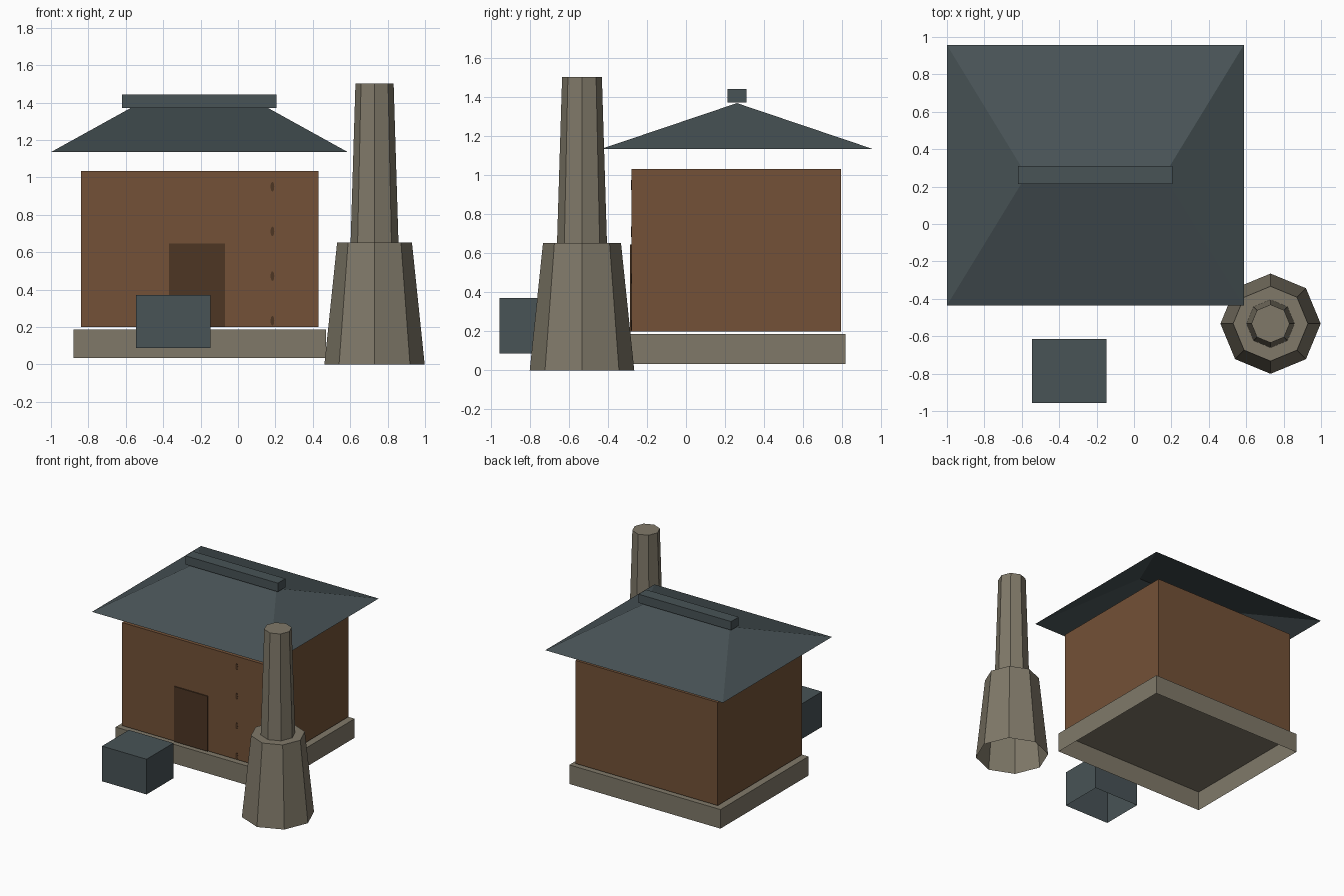
import bpy, bmesh, math

if "Cube" in bpy.data.objects:
    bpy.data.objects.remove(bpy.data.objects["Cube"])


def material(name, rgb):
    m = bpy.data.materials.new(name)
    lin = [((c / 255 + 0.055) / 1.055) ** 2.4 for c in rgb]
    m.diffuse_color = (*lin, 1)
    m.use_nodes = True
    m.node_tree.nodes["Principled BSDF"].inputs["Base Color"].default_value = m.diffuse_color
    return m


STONE = material("stone", (128, 121, 105))
WOOD = material("brown_wall", (115, 81, 55))
SLATE = material("slate", (72, 83, 86))
DARK = material("dark_wood", (77, 54, 36))


def finish(name, bm, mat, open_bottom=True):
    """Turn a bmesh into an object, dropping the downward faces if asked."""
    bmesh.ops.recalc_face_normals(bm, faces=bm.faces)
    bm.normal_update()
    if open_bottom:
        down = [f for f in bm.faces if f.normal.z < -0.9]
        bmesh.ops.delete(bm, geom=down, context='FACES')
    me = bpy.data.meshes.new(name)
    bm.to_mesh(me)
    bm.free()
    me.materials.append(mat)
    ob = bpy.data.objects.new(name, me)
    bpy.context.collection.objects.link(ob)
    return ob


def box(name, x, y, z, mat, top=None, open_bottom=True):
    """Box from ranges; top gives different x and y ranges for the upper face."""
    bm = bmesh.new()
    bmesh.ops.create_cube(bm, size=1)
    for v in bm.verts:
        rx, ry = top if top and v.co.z > 0 else (x, y)
        v.co = (rx[v.co.x > 0], ry[v.co.y > 0], z[v.co.z > 0])
    bmesh.ops.remove_doubles(bm, verts=bm.verts, dist=1e-5)
    return finish(name, bm, mat, open_bottom)


def octagon(name, r1, r2, z1, z2):
    """Tapered eight-sided chimney section."""
    bm = bmesh.new()
    bmesh.ops.create_cone(bm, cap_ends=True, segments=8, radius1=r1, radius2=r2, depth=z2 - z1)
    bmesh.ops.translate(bm, verts=bm.verts, vec=(0.73, -0.533, (z1 + z2) / 2))
    return finish(name, bm, STONE)


# House body
box("foundation", (-0.88, 0.47), (-0.305, 0.817), (0.033, 0.187), STONE)
box("walls", (-0.84, 0.43), (-0.28, 0.795), (0.2, 1.033), WOOD)
box("door", (-0.37, -0.07), (-0.288, -0.279), (0.2, 0.645), DARK, open_bottom=False)

# Hipped roof shell, open below, and its ridge cap
box("roof", (-1.0, 0.587), (-0.435, 0.957), (1.135, 1.37), SLATE,
    top=((-0.575, 0.162), (0.261, 0.261)))
box("ridge_cap", (-0.62, 0.207), (0.213, 0.31), (1.372, 1.442), SLATE)

# Small pegs showing on the front wall
for i in range(4):
    bm = bmesh.new()
    bmesh.ops.create_cone(bm, cap_ends=True, segments=12, radius1=1, radius2=1, depth=0.004)
    for v in bm.verts:
        v.co = (0.184 + v.co.x * 0.01, -0.281 + v.co.z, 0.95 - i * 0.239 + v.co.y * 0.026)
    finish(f"peg_{i + 1}", bm, DARK, open_bottom=False)

# Chimney in two tapered sections
octagon("chimney_base", 0.268, 0.2, 0, 0.652)
octagon("chimney_stack", 0.128, 0.102, 0.652, 1.503)

# Crate in front of the door
box("crate", (-0.545, -0.147), (-0.957, -0.615), (0.088, 0.372), SLATE)
